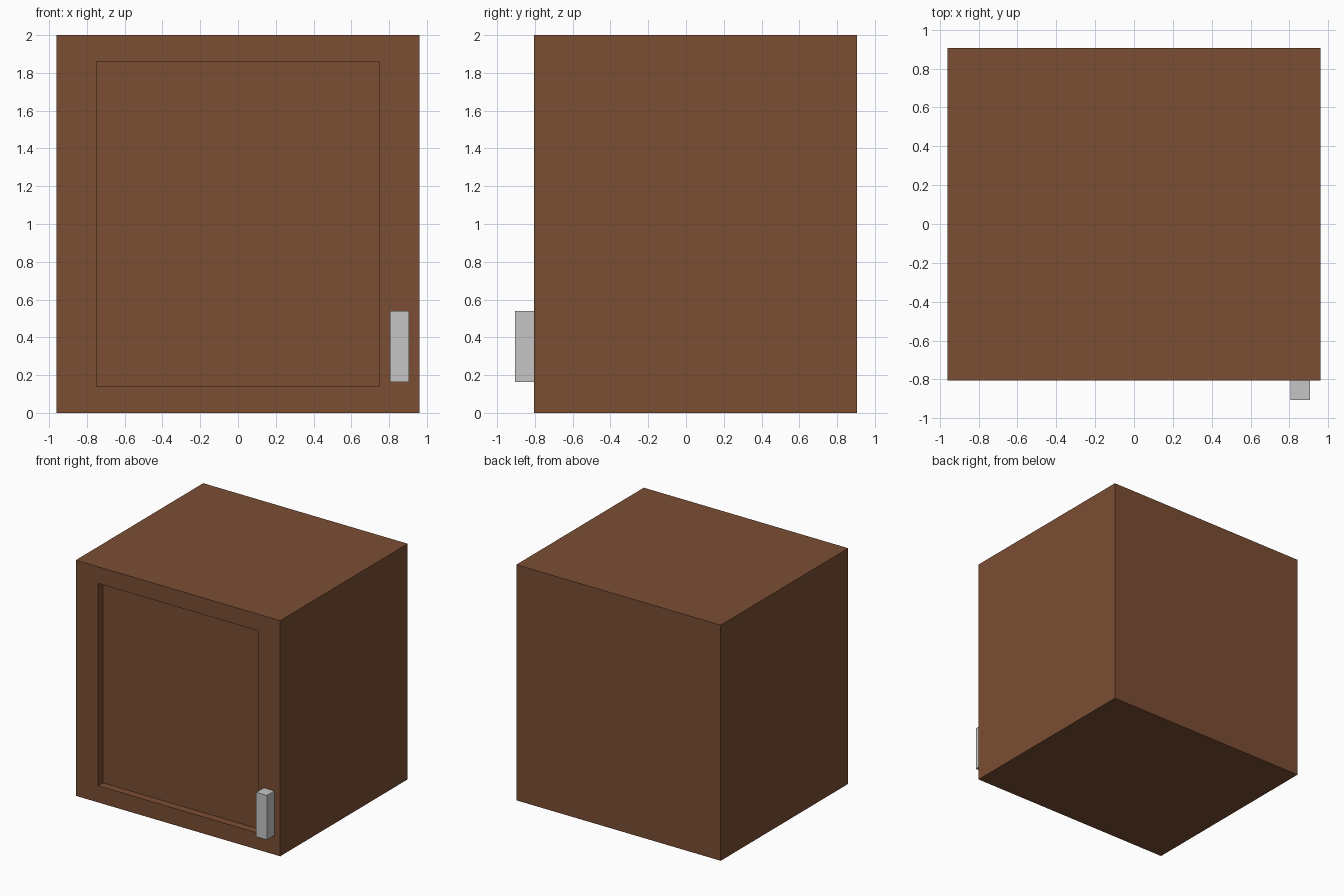
import bpy, bmesh
from mathutils import Vector

if "Cube" in bpy.data.objects:
    bpy.data.objects.remove(bpy.data.objects["Cube"])


def material(name, rgb):
    m = bpy.data.materials.new(name)
    m.diffuse_color = (*rgb, 1)
    m.use_nodes = True
    m.node_tree.nodes["Principled BSDF"].inputs["Base Color"].default_value = m.diffuse_color
    return m


def box(name, lo, hi, mat, edit=None):
    bm = bmesh.new()
    bmesh.ops.create_cube(bm, size=1)
    lo, hi = Vector(lo), Vector(hi)
    for v in bm.verts:
        v.co = Vector([lo[i] if v.co[i] < 0 else hi[i] for i in range(3)])
    if edit:
        edit(bm)
    me = bpy.data.meshes.new(name)
    bm.to_mesh(me)
    bm.free()
    me.materials.append(mat)
    ob = bpy.data.objects.new(name, me)
    bpy.context.collection.objects.link(ob)
    return ob


def recess_front(bm):
    # Inset the front face, size it to the panel, then push it in
    bm.normal_update()
    front = min(bm.faces, key=lambda f: f.calc_center_median().y)
    bmesh.ops.inset_region(bm, faces=[front], thickness=0.2)
    for v in front.verts:
        v.co.x = 0.75 if v.co.x > 0 else -0.75
    panel = bmesh.ops.extrude_discrete_faces(bm, faces=[front])["faces"][0]
    bmesh.ops.translate(bm, verts=panel.verts, vec=(0, 0.065, 0))


brown = material("brown wood", (0.198, 0.077, 0.034))
silver = material("silver metal", (0.56, 0.56, 0.56))

# Cabinet with a sunken front panel
box("cabinet_body", (-0.96, -0.805, 0), (0.96, 0.905, 2), brown, recess_front)

# Upright block handle at the lower right of the front
box("handle", (0.805, -0.905, 0.163), (0.905, -0.805, 0.54), silver)
